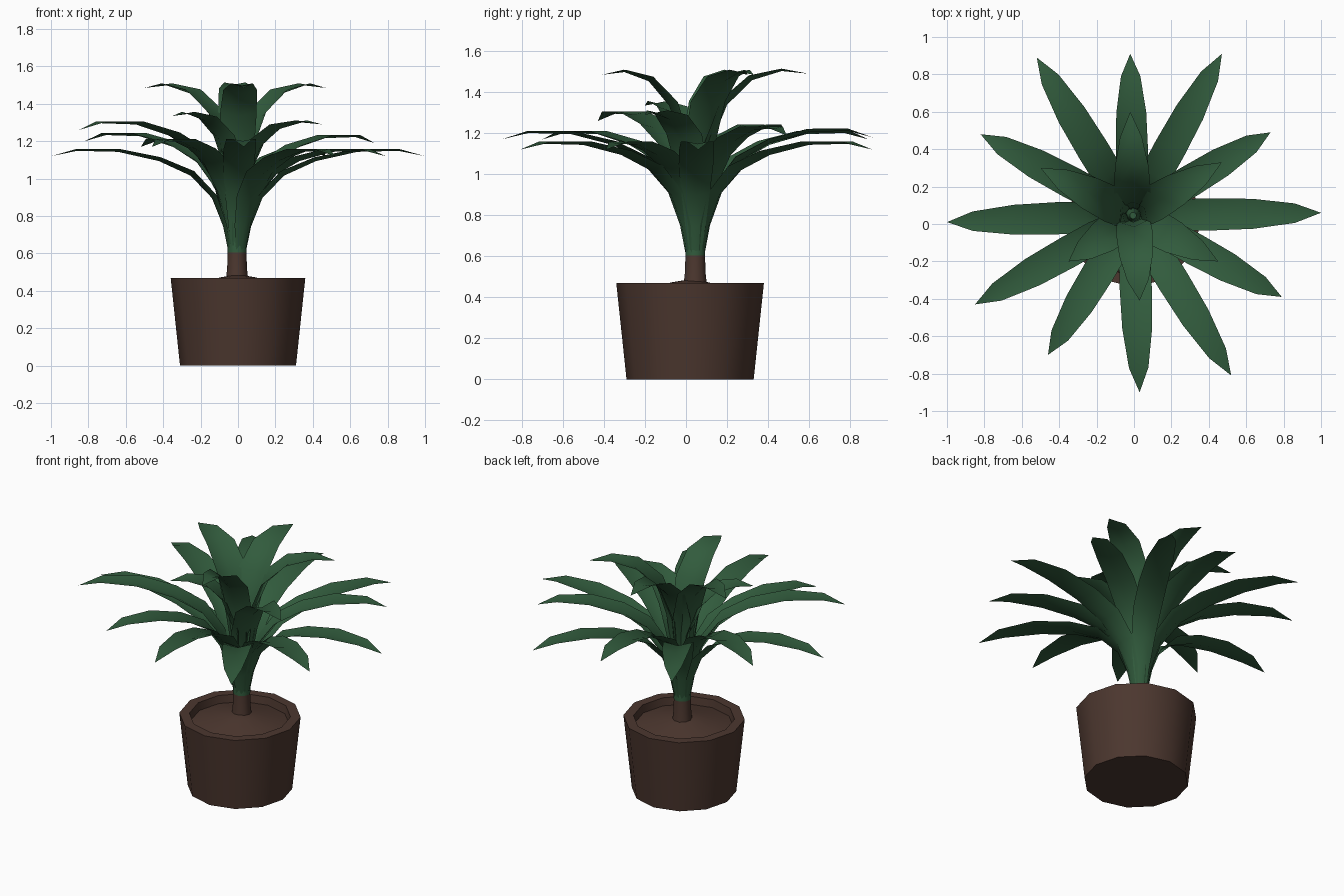
import bpy, bmesh, math
from mathutils import Vector

if "Cube" in bpy.data.objects:
    bpy.data.objects.remove(bpy.data.objects["Cube"])


def material(name, color):
    m = bpy.data.materials.new(name)
    m.diffuse_color = (*color, 1)
    m.use_nodes = True
    m.node_tree.nodes["Principled BSDF"].inputs["Base Color"].default_value = m.diffuse_color
    return m


BROWN = material("dark_brown", (0.072, 0.038, 0.028))
GREEN = material("leaf_green", (0.031, 0.105, 0.046))


def finish(name, bm, mat, angle):
    mesh = bpy.data.meshes.new(name)
    bm.to_mesh(mesh)
    bm.free()
    mesh.materials.append(mat)
    ob = bpy.data.objects.new(name, mesh)
    bpy.context.collection.objects.link(ob)
    bpy.ops.object.select_all(action='DESELECT')
    ob.select_set(True)
    bpy.context.view_layer.objects.active = ob
    bpy.ops.object.shade_smooth_by_angle(angle=math.radians(angle))
    return ob


def lathe(name, profile, center, sides, mat, cap_start=False, cap_end=False):
    """Turn a (radius, height) profile around a vertical axis."""
    bm = bmesh.new()
    rings = []
    for r, z in profile:
        rings.append([bm.verts.new((center[0] + r * math.cos(math.tau * i / sides),
                                    center[1] + r * math.sin(math.tau * i / sides), z))
                      for i in range(sides)])
    for a, b in zip(rings, rings[1:]):
        for i in range(sides):
            j = (i + 1) % sides
            bm.faces.new((a[i], a[j], b[j], b[i]))
    if cap_start:
        bm.faces.new(rings[0][::-1])
    if cap_end:
        bm.faces.new(rings[-1])
    return finish(name, bm, mat, 40)


CROWN = (-0.005, 0.045)

# Pot with a flat rim, and the mounded soil inside
lathe("pot", [(0.31, 0), (0.36, 0.47), (0.30, 0.47), (0.29, 0.40)], (0, 0.02), 12, BROWN,
      cap_start=True)
lathe("soil", [(0.295, 0.42), (0.20, 0.445), (0.09, 0.473), (0.03, 0.483)], (0, 0.02), 12,
      BROWN, cap_end=True)

# Trunk and the leaf sheath that grows from it
lathe("trunk", [(0.062, 0.44), (0.053, 0.52), (0.05, 0.61)], CROWN, 10, BROWN, cap_end=True)
lathe("leaf_sheath", [(0.051, 0.605), (0.05, 0.70), (0.035, 0.80), (0.018, 0.90)], CROWN, 10,
      GREEN, cap_start=True, cap_end=True)

# Leaf spines: (share of reach, share of rise, half width, cupping)
OUTER = [(0.045, 0.0, 0.028, 0.35), (0.075, 0.28, 0.050, 0.4), (0.135, 0.57, 0.070, 0.4),
         (0.25, 0.80, 0.084, 0.35), (0.42, 0.95, 0.086, 0.25), (0.64, 1.045, 0.080, 0.2),
         (0.86, 1.055, 0.052, 0.2), (1.0, 1.0, 0.0, 0)]
INNER = [(0.06, 0.0, 0.025, 0.3), (0.075, 0.34, 0.055, 0.3), (0.13, 0.60, 0.088, 0.4),
         (0.28, 0.83, 0.098, 0.4), (0.50, 0.965, 0.090, 0.3), (0.76, 1.015, 0.058, 0.2),
         (1.0, 1.0, 0.0, 0)]
BASE_Z = 0.60


def leaf(name, tip, spine):
    """Arching, cupped leaf from the crown out to its tip."""
    out = Vector((tip[0] - CROWN[0], tip[1] - CROWN[1], 0))
    reach, rise = out.length, tip[2] - BASE_Z
    out.normalize()
    side = Vector((-out.y, out.x, 0))
    up = Vector((0, 0, 1))
    root = Vector((*CROWN, BASE_Z))
    pts = [root + out * (reach * s[0]) + up * (rise * s[1]) for s in spine]
    bm = bmesh.new()
    rows = []
    for i, (p, s) in enumerate(zip(pts, spine)):
        if s[2] == 0:
            rows.append([bm.verts.new(p)] * 3)
            continue
        t = (pts[min(i + 1, len(pts) - 1)] - pts[max(i - 1, 0)]).normalized()
        lift = t.cross(side) * (s[2] * s[3])
        rows.append([bm.verts.new(p - side * s[2] + lift), bm.verts.new(p),
                     bm.verts.new(p + side * s[2] + lift)])
    for a, b in zip(rows, rows[1:]):
        for k in (0, 1):
            corners = [a[k], b[k], b[k + 1], a[k + 1]]
            bm.faces.new(list(dict.fromkeys(corners))[::-1])
    return finish(name, bm, GREEN, 60)


# Spreading outer leaves
outer_tips = [(1.0, 0.06, 1.12), (0.73, 0.49, 1.19), (0.47, 0.91, 1.12), (-0.02, 0.91, 1.18),
              (-0.52, 0.89, 1.17), (-0.82, 0.48, 1.20), (-1.0, 0.01, 1.12),
              (-0.85, -0.43, 1.26), (-0.46, -0.70, 1.17), (0.03, -0.90, 1.17),
              (0.52, -0.81, 1.12), (0.79, -0.39, 1.12)]
for n, tip in enumerate(outer_tips, 1):
    leaf(f"outer_leaf_{n}", tip, OUTER)

# Upright inner leaves
inner_tips = [(-0.02, 0.60, 1.49), (0.47, 0.33, 1.485), (0.45, -0.20, 1.29),
              (0.03, -0.41, 1.485), (-0.35, -0.20, 1.335), (-0.50, 0.30, 1.485)]
for n, tip in enumerate(inner_tips, 1):
    leaf(f"inner_leaf_{n}", tip, INNER)
